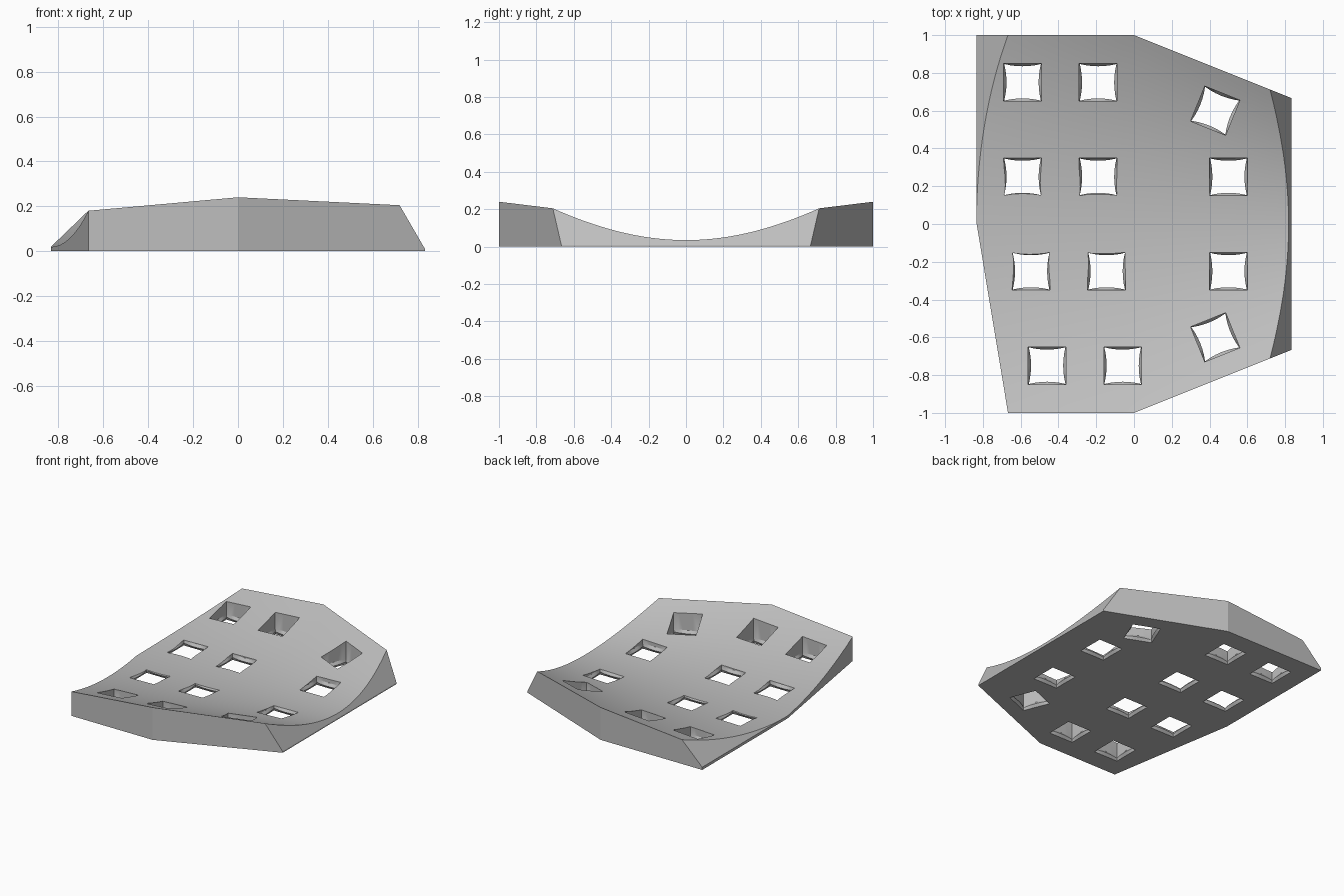
import bpy, bmesh, math
from mathutils import Matrix

cube = bpy.data.objects.get("Cube")
if cube:
    bpy.data.objects.remove(cube)

HALF_X = 0.833
grey = bpy.data.materials.new("plain_grey")
grey.use_nodes = True
grey.diffuse_color = (0.52, 0.52, 0.52, 1)
grey.node_tree.nodes["Principled BSDF"].inputs["Base Color"].default_value = grey.diffuse_color


def add_object(name, bm):
    bmesh.ops.recalc_face_normals(bm, faces=bm.faces)
    mesh = bpy.data.meshes.new(name)
    bm.to_mesh(mesh)
    bm.free()
    mesh.materials.append(grey)
    obj = bpy.data.objects.new(name, mesh)
    bpy.context.collection.objects.link(obj)
    return obj


def dished_surface(u, v):
    """Trough that is lowest along the middle and highest at both long rims."""
    x = u * HALF_X
    reach = 1 - 0.4 * max(x, 0)
    rim = 0.24 + (0.09 * x if x < 0 else -0.049 * x)
    floor = 0.027 + 0.008 * u
    return x, v * reach, floor + (rim - floor) * v * v


def slice_off(bm, point, normal):
    bmesh.ops.bisect_plane(bm, geom=bm.verts[:] + bm.edges[:] + bm.faces[:], dist=1e-5,
                           plane_co=point, plane_no=normal, clear_outer=True)
    bmesh.ops.holes_fill(bm, edges=[e for e in bm.edges if e.is_boundary], sides=0)


def square_ring(bm, size, pinch, z, steps=6):
    """Square loop whose sides bow inward by pinch."""
    ring = []
    for side in range(4):
        turn = Matrix.Rotation(side * math.pi / 2, 4, 'Z')
        for i in range(steps):
            t = 2 * i / steps - 1
            co = Matrix.Translation((0, 0, z)) @ turn
            ring.append(bm.verts.new(co @ Matrix.Translation(
                (t * size / 2, -size / 2 + pinch * (1 - t * t), 0)).translation))
    return ring


def add_hole(bm, x, y, angle):
    """Square shaft with a narrow throat close to the underside."""
    rings = [square_ring(bm, *level) for level in (
        (0.2, 0, -0.05), (0.2, 0, 0), (0.194, 0.012, 0.02), (0.2, 0, 0.04), (0.2, 0, 0.4))]
    for low, high in zip(rings, rings[1:]):
        for i in range(len(low)):
            j = (i + 1) % len(low)
            bm.faces.new((low[i], low[j], high[j], high[i]))
    bm.faces.new(rings[0][::-1])
    bm.faces.new(rings[-1])
    place = Matrix.Translation((x, y, 0)) @ Matrix.Rotation(math.radians(angle), 4, 'Z')
    bmesh.ops.transform(bm, matrix=place, verts=[v for r in rings for v in r])


# Dished plate: curved top, flat underside
bm = bmesh.new()
bmesh.ops.create_grid(bm, x_segments=24, y_segments=48, size=1)
for v in bm.verts:
    v.co = dished_surface(v.co.x, v.co.y)
base = bmesh.ops.extrude_face_region(bm, geom=bm.faces[:])
for v in base["geom"]:
    if isinstance(v, bmesh.types.BMVert):
        v.co.z = 0
bmesh.ops.recalc_face_normals(bm, faces=bm.faces)

# Sloping ends and the slanted front corner
slice_off(bm, (HALF_X, 0, 0.01), (0.195, 0, 0.113))
slice_off(bm, (-HALF_X, 0, 0.02), (-0.16, 0, 0.166))
slice_off(bm, (-HALF_X, 0, 0), (-1, -0.166, 0))
bmesh.ops.triangulate(bm, faces=bm.faces[:])
plate = add_object("dished_plate", bm)

# Rows of square holes
bm = bmesh.new()
for y, first in ((0.75, -0.59), (0.25, -0.59), (-0.25, -0.545), (-0.75, -0.46)):
    for x in (first, first + 0.4):
        add_hole(bm, x, y, 0)
for side in (-1, 1):
    add_hole(bm, 0.5, 0.25 * side, 0)
    add_hole(bm, 0.43, 0.6 * side, -22 * side)
cutter = add_object("hole_cutter", bm)
cutter.hide_render = True

cut = plate.modifiers.new("holes", 'BOOLEAN')
cut.operation = 'DIFFERENCE'
cut.solver = 'EXACT'
cut.object = cutter
bpy.context.view_layer.objects.active = plate
plate.select_set(True)
bpy.ops.object.modifier_apply(modifier=cut.name)
bpy.data.objects.remove(cutter)
cutter = None
bpy.ops.object.shade_smooth_by_angle(angle=math.radians(20))
